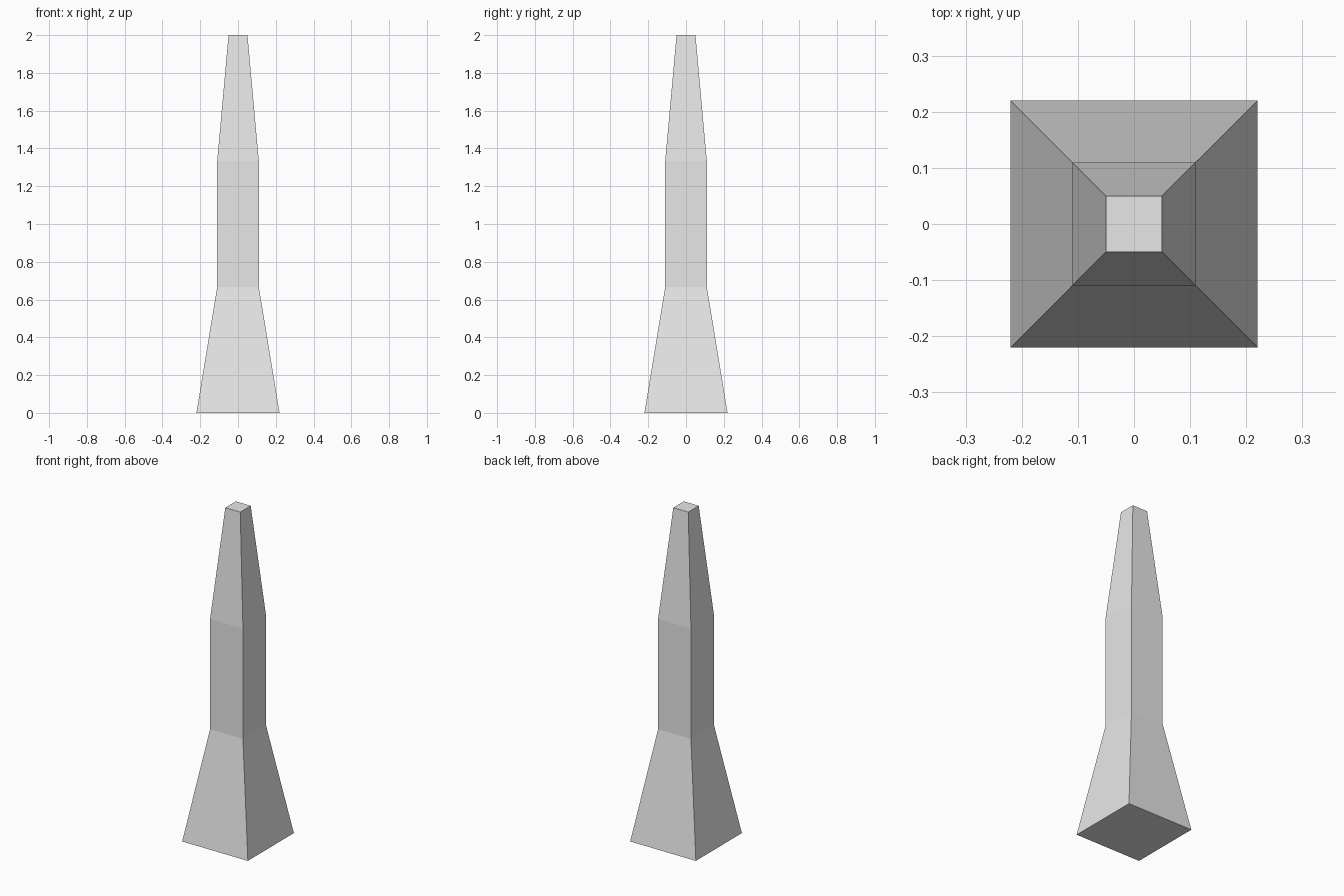
import bpy
import bmesh

cube = bpy.data.objects.get("Cube")
if cube:
    bpy.data.objects.remove(cube, do_unlink=True)

# Plain grey material
grey = bpy.data.materials.new("light_grey")
grey.use_nodes = True
colour = (0.8, 0.8, 0.8, 1.0)
grey.diffuse_color = colour
grey.node_tree.nodes["Principled BSDF"].inputs["Base Color"].default_value = colour

# Square cross-sections from the ground up: (half width, height)
PROFILE = [(0.22, 0.0), (0.11, 2 / 3), (0.11, 4 / 3), (0.05, 2.0)]
CORNERS = [(-1, -1), (1, -1), (1, 1), (-1, 1)]

bm = bmesh.new()
rings = [[bm.verts.new((x * r, y * r, z)) for x, y in CORNERS] for r, z in PROFILE]

# Flared base, straight shaft and tapered top
for low, high in zip(rings, rings[1:]):
    for i in range(4):
        j = (i + 1) % 4
        bm.faces.new((low[i], low[j], high[j], high[i]))

# Flat underside and tip
bm.faces.new(rings[0][::-1])
bm.faces.new(rings[-1])

mesh = bpy.data.meshes.new("tapered_pillar")
bm.to_mesh(mesh)
bm.free()
mesh.materials.append(grey)
pillar = bpy.data.objects.new("tapered_pillar", mesh)
bpy.context.collection.objects.link(pillar)
